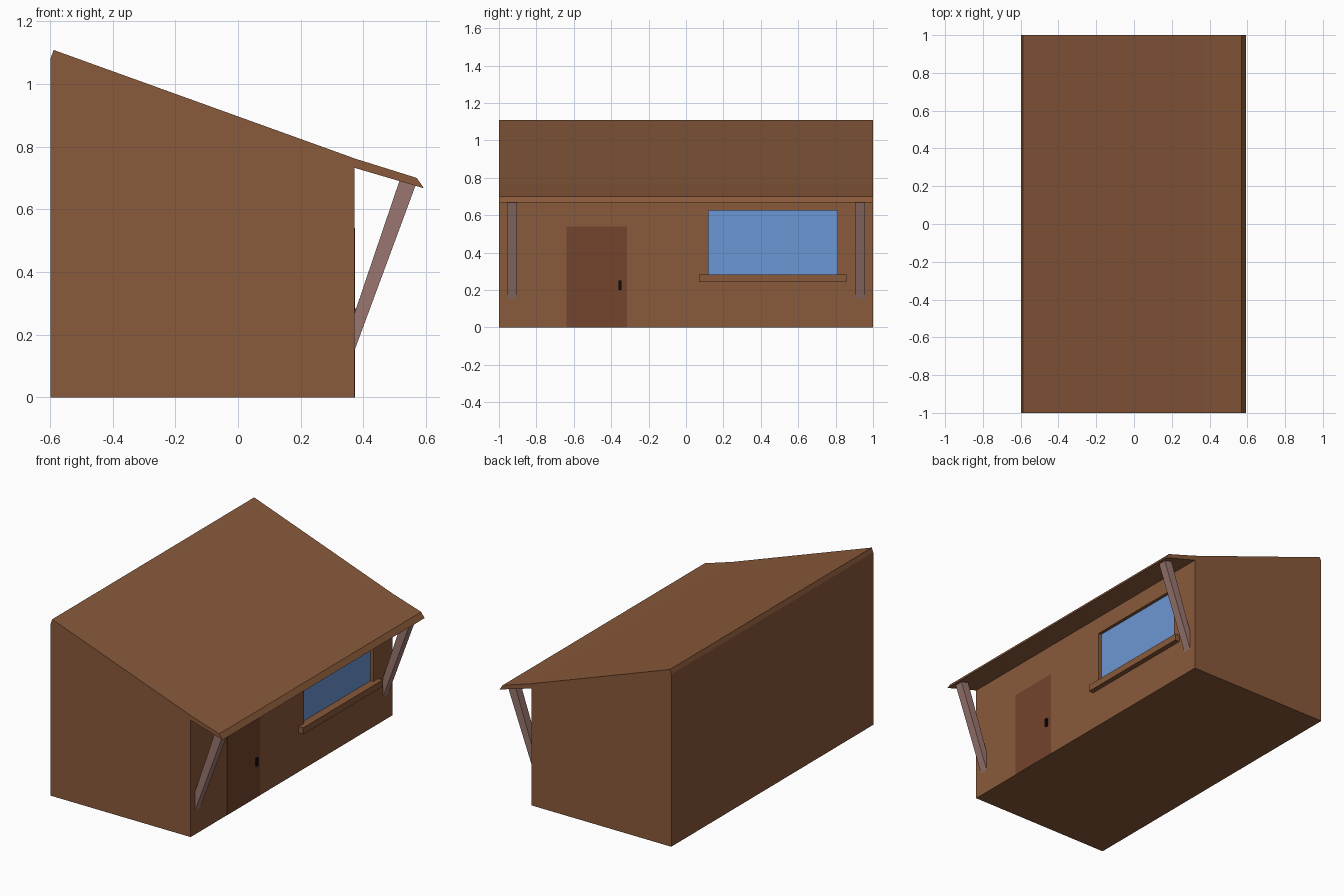
import bpy, bmesh

if "Cube" in bpy.data.objects:
    bpy.data.objects.remove(bpy.data.objects["Cube"])


def material(name, rgb):
    m = bpy.data.materials.new(name)
    m.diffuse_color = (*rgb, 1)
    m.use_nodes = True
    m.node_tree.nodes["Principled BSDF"].inputs["Base Color"].default_value = m.diffuse_color
    return m


wood = material("brown_wood", (0.25, 0.10, 0.043))
door_wood = material("door_wood", (0.175, 0.056, 0.026))
glass = material("blue_glass", (0.15, 0.31, 0.66))
post = material("pale_wood", (0.32, 0.18, 0.16))
black = material("black_metal", (0.004, 0.004, 0.004))


def prism(name, profile, y0, y1, mat=None):
    """Extrude an x-z profile from y0 to y1."""
    bm = bmesh.new()
    face = bm.faces.new([bm.verts.new((x, y0, z)) for x, z in profile])
    ext = bmesh.ops.extrude_face_region(bm, geom=[face])["geom"]
    verts = [v for v in ext if isinstance(v, bmesh.types.BMVert)]
    bmesh.ops.translate(bm, verts=verts, vec=(0, y1 - y0, 0))
    bmesh.ops.recalc_face_normals(bm, faces=bm.faces)
    me = bpy.data.meshes.new(name)
    bm.to_mesh(me)
    bm.free()
    if mat:
        me.materials.append(mat)
    ob = bpy.data.objects.new(name, me)
    bpy.context.collection.objects.link(ob)
    return ob


def box(name, x0, x1, y0, y1, z0, z1, mat=None):
    return prism(name, [(x0, z0), (x1, z0), (x1, z1), (x0, z1)], y0, y1, mat)


WALL = 0.372

# Cabin body with sloping roof and overhanging eave
body = prism("cabin_body", [(-0.598, 0), (WALL, 0), (WALL, 0.732), (0.593, 0.667),
                            (0.57, 0.70), (0.375, 0.761), (-0.588, 1.108),
                            (-0.598, 1.08)], -1, 1, wood)

# Shallow window recess
cutter = box("window_cutter", WALL - 0.022, 0.5, 0.12, 0.81, 0.283, 0.624, wood)
cutter.hide_render = True
cutter.hide_viewport = True
cut = body.modifiers.new("window_recess", 'BOOLEAN')
cut.operation = 'DIFFERENCE'
cut.solver = 'EXACT'
cut.object = cutter

# Window pane and sill
box("window_pane", WALL - 0.03, WALL - 0.02, 0.12, 0.81, 0.283, 0.624, glass)
box("window_sill", WALL - 0.01, 0.403, 0.07, 0.858, 0.242, 0.284, wood)

# Door and handle
box("door", WALL - 0.01, WALL + 0.001, -0.638, -0.315, 0, 0.54, door_wood)
box("door_handle", WALL - 0.005, WALL + 0.012, -0.36, -0.344, 0.2, 0.25, black)

# Slanted braces holding the eave at both ends
for side, name in ((-1, "left_brace"), (1, "right_brace")):
    prism(name, [(WALL - 0.004, 0.14), (0.567, 0.678), (0.516, 0.694),
                 (WALL - 0.004, 0.258)],
          side * 0.93 - 0.026, side * 0.93 + 0.026, post)
